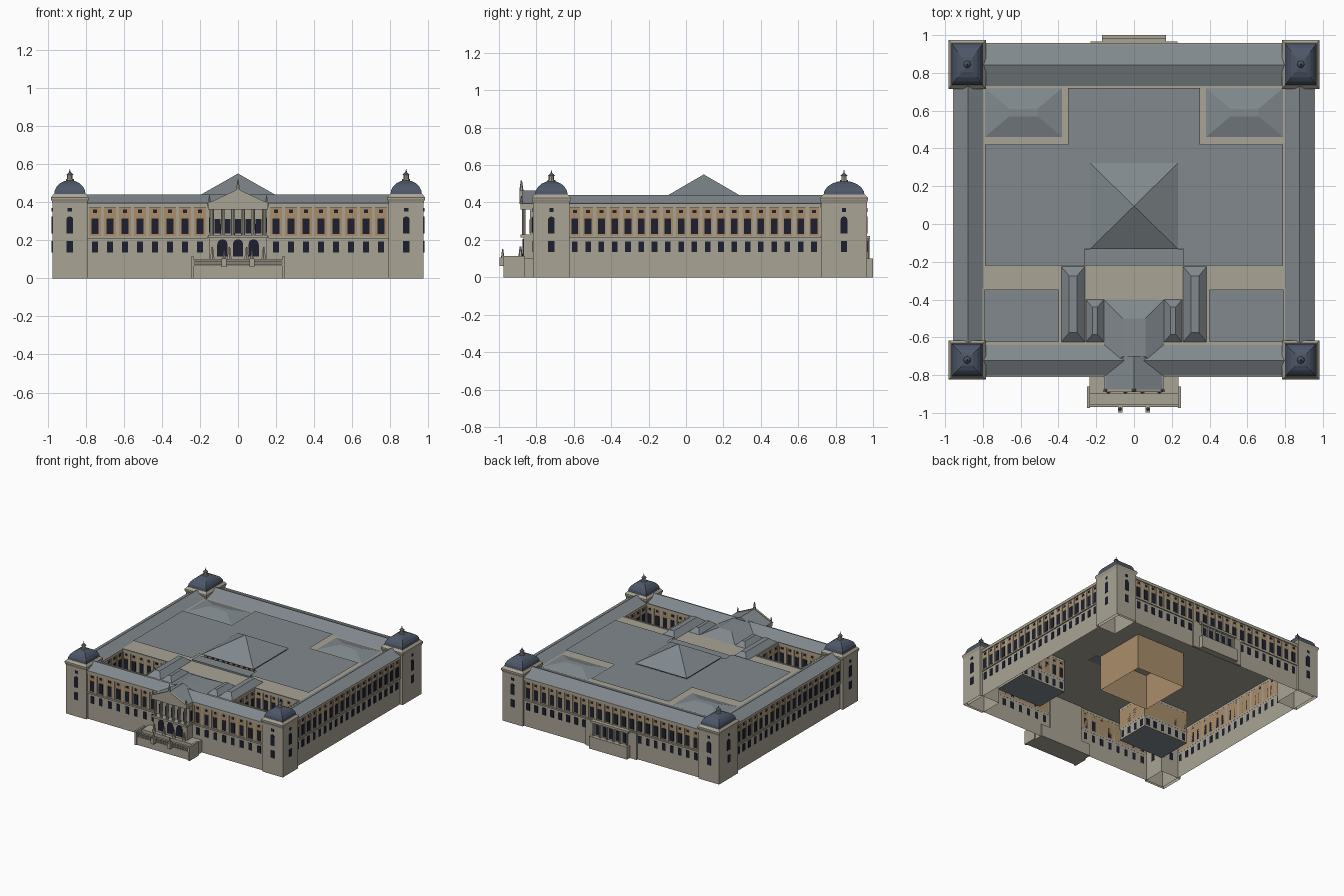
import bpy, bmesh, math
from mathutils import Matrix, Vector

cube = bpy.data.objects.get("Cube")
if cube:
    bpy.data.objects.remove(cube, do_unlink=True)

COLOURS = {
    "stone": (0.40, 0.37, 0.30), "tan_wall": (0.40, 0.27, 0.145),
    "roof_slate": (0.22, 0.25, 0.27), "dome_blue": (0.075, 0.095, 0.14),
    "window_dark": (0.012, 0.014, 0.028), "shadow_stone": (0.12, 0.11, 0.095),
}
NAMES = list(COLOURS)
STONE, TAN, SLATE, DOME, DARK, SHADE = range(6)
MATS = []
for name, rgb in COLOURS.items():
    m = bpy.data.materials.new(name)
    m.use_nodes = True
    m.diffuse_color = (*rgb, 1)
    bsdf = m.node_tree.nodes["Principled BSDF"]
    bsdf.inputs["Base Color"].default_value = (*rgb, 1)
    bsdf.inputs["Roughness"].default_value = 0.8
    MATS.append(m)


def finish(bm, name):
    bmesh.ops.remove_doubles(bm, verts=bm.verts, dist=1e-5)
    bmesh.ops.recalc_face_normals(bm, faces=bm.faces)
    me = bpy.data.meshes.new(name)
    bm.to_mesh(me)
    bm.free()
    for m in MATS:
        me.materials.append(m)
    ob = bpy.data.objects.new(name, me)
    bpy.context.collection.objects.link(ob)
    return ob


def loft(bm, rings, mat, bottom=True, top=True):
    rows = [[bm.verts.new(p) for p in r] for r in rings]
    n = len(rows[0])
    faces = [bm.faces.new((a[i], a[(i + 1) % n], b[(i + 1) % n], b[i]))
             for a, b in zip(rows, rows[1:]) for i in range(n)]
    if bottom:
        faces.append(bm.faces.new(rows[0][::-1]))
    if top:
        faces.append(bm.faces.new(rows[-1]))
    for f in faces:
        f.material_index = mat


def rect(x0, x1, y0, y1, z):
    return [(x0, y0, z), (x1, y0, z), (x1, y1, z), (x0, y1, z)]


def box(bm, x0, x1, y0, y1, z0, z1, mat, **ends):
    loft(bm, [rect(x0, x1, y0, y1, z0), rect(x0, x1, y0, y1, z1)], mat, **ends)


def hip(bm, x0, x1, y0, y1, z0, z1, ix, iy, mat=SLATE):
    # Sloped roof; the top edge is drawn in by ix and iy
    loft(bm, [rect(x0, x1, y0, y1, z0),
              rect(x0 + ix, x1 - ix, y0 + iy, y1 - iy, z1)], mat, bottom=False)


def plate(bm, wall, u0, u1, z0, z1, depth, mat, arch=False):
    # Thin slab on a wall given as (running axis, position, outward sign)
    axis, pos, sign = wall
    pts = [(u0, z0), (u1, z0), (u1, z1), (u0, z1)]
    if arch:
        r, c = (u1 - u0) / 2, (u0 + u1) / 2
        pts = pts[:2] + [(c + r * math.cos(k * math.pi / 6), z1 - r + r * math.sin(k * math.pi / 6))
                         for k in range(7)]
    put = (lambda u, z, d: (u, d, z)) if axis == "x" else (lambda u, z, d: (d, u, z))
    loft(bm, [[put(u, z, pos + sign * d) for u, z in pts] for d in (-0.001, depth)], mat)


def cone(bm, x, y, z, r0, r1, h, mat, sides=8):
    res = bmesh.ops.create_cone(bm, cap_ends=True, segments=sides, radius1=r0, radius2=r1,
                                depth=h, matrix=Matrix.Translation((x, y, z + h / 2)))
    for f in {f for v in res["verts"] for f in v.link_faces}:
        f.material_index = mat


def statue(bm, x, y, z, h):
    cone(bm, x, y, z, h * 0.2, h * 0.1, h * 0.75, STONE, 6)
    cone(bm, x, y, z + h * 0.7, h * 0.11, h * 0.06, h * 0.3, STONE, 6)


def facade(bm, wall, u0, u1, count):
    # Tan upper storey, pilasters, three rows of windows and cornices
    plate(bm, wall, u0, u1, 0.222, 0.37, 0.002, TAN)
    plate(bm, wall, u0, u1, 0.21, 0.222, 0.009, STONE)
    plate(bm, wall, u0, u1, 0.372, 0.395, 0.009, STONE)
    step = (u1 - u0) / count
    for i in range(count + 1):
        u = u0 + i * step
        plate(bm, wall, max(u0, u - 0.009), min(u1, u + 0.009), 0.222, 0.372, 0.006, STONE)
        if i < count:
            c = u + step / 2
            plate(bm, wall, c - 0.018, c + 0.018, 0.232, 0.315, 0.004, DARK)
            plate(bm, wall, c - 0.011, c + 0.011, 0.343, 0.36, 0.004, DARK)
            plate(bm, wall, c - 0.015, c + 0.015, 0.135, 0.192, 0.004, DARK)


# Hollow outer walls with their facades
bm = bmesh.new()
box(bm, -0.95, 0.95, -0.80, 0.95, 0, 0.39, STONE, bottom=False, top=False)
finish(bm, "outer_walls")
bm = bmesh.new()
for s in (-1, 1):
    facade(bm, ("x", -0.80, -1), *sorted((s * 0.16, s * 0.79)), 8)
    facade(bm, ("y", s * 0.95, s), -0.63, 0.72, 19)
facade(bm, ("x", 0.95, 1), -0.79, 0.79, 22)
finish(bm, "facade_details")

# Terrace deck with two court openings
bm = bmesh.new()
for r in ((-0.95, 0.95, -0.34, 0.95), (-0.95, 0.95, -0.80, -0.63), (-0.39, 0.39, -0.63, -0.34),
          (-0.95, -0.80, -0.63, -0.34), (0.80, 0.95, -0.63, -0.34)):
    bm.faces.new([bm.verts.new(p) for p in rect(*r, 0.39)])
finish(bm, "roof_deck")

# Sunken courts
for side, s in (("right", -1), ("left", 1)):
    bm = bmesh.new()
    x0, x1 = sorted((s * 0.39, s * 0.80))
    box(bm, x0, x1, -0.63, -0.34, 0.12, 0.21, STONE, bottom=False, top=False)
    box(bm, x0, x1, -0.63, -0.34, 0.21, 0.39, TAN, bottom=False, top=False)
    bm.faces.new([bm.verts.new(p) for p in rect(x0, x1, -0.63, -0.34, 0.12)]).material_index = SLATE
    for wall, a, b, n in ((("x", -0.63, 1), x0, x1, 6), (("x", -0.34, -1), x0, x1, 6),
                          (("y", x0, 1), -0.63, -0.34, 4), (("y", x1, -1), -0.63, -0.34, 4)):
        facade(bm, wall, a, b, n)
    finish(bm, side + "_court")

# Ridged roofs of the four wings
bm = bmesh.new()
for s in (-1, 1):
    x0, x1 = sorted((s * 0.80, s * 0.955))
    hip(bm, x0, x1, -0.72, 0.84, 0.393, 0.44, 0.0775, 0)
hip(bm, -0.88, 0.88, -0.805, -0.64, 0.393, 0.44, 0, 0.0825)
hip(bm, -0.88, 0.88, 0.73, 0.955, 0.393, 0.44, 0, 0.1125)
finish(bm, "wing_roofs")

# Broad central roof, cut around the hall and the rear notches
bm = bmesh.new()
half = [(0.23, 0.32), (0.23, -0.13), (0.26, -0.13), (0.26, -0.22), (0.79, -0.22),
        (0.79, 0.42), (0.35, 0.42), (0.35, 0.72)]
outline = half + [(-x, y) for x, y in reversed(half)]
f = bm.faces.new([bm.verts.new((x, y, 0.391)) for x, y in outline])
f.normal_update()
if f.normal.z < 0:
    f.normal_flip()
bmesh.ops.inset_region(bm, faces=[f], thickness=0.04, depth=0, use_even_offset=True)
for v in f.verts:
    v.co.z = 0.412
for g in bm.faces:
    g.material_index = SLATE
finish(bm, "central_roof")

# Hall with its pyramid roof
bm = bmesh.new()
box(bm, -0.222, 0.222, -0.122, 0.312, 0.10, 0.422, TAN, bottom=False, top=False)
for s in (-1, 1):
    for i in range(9):
        u = (i - 4) * 0.047
        plate(bm, ("x", 0.095 + s * 0.217, s), u - 0.01, u + 0.01, 0.397, 0.414, 0.003, DARK)
        plate(bm, ("y", s * 0.222, s), 0.085 + u, 0.105 + u, 0.397, 0.414, 0.003, DARK)
hip(bm, -0.232, 0.232, -0.132, 0.322, 0.418, 0.55, 0.232, 0.227)
box(bm, -0.26, 0.26, -0.22, -0.132, 0.385, 0.402, SLATE)
finish(bm, "central_hall")

# Small hipped roofs between the courts and in the rear notches
bm = bmesh.new()
for s in (-1, 1):
    for a, b, y0, y1, z1, ix, iy in ((0.26, 0.385, -0.625, -0.225, 0.432, 0.042, 0.05),
                                     (0.16, 0.255, -0.625, -0.40, 0.425, 0.034, 0.04),
                                     (0.38, 0.79, 0.46, 0.72, 0.425, 0.13, 0.11)):
        x0, x1 = sorted((s * a, s * b))
        hip(bm, x0, x1, y0, y1, 0.391, z1, ix, iy)
hip(bm, -0.16, 0.16, -0.80, -0.40, 0.391, 0.44, 0.10, 0.10)
finish(bm, "small_roofs")

# Corner towers with square domes and lanterns
for label, cy, hy in (("front", -0.72, 0.097), ("back", 0.845, 0.122)):
    for side, s in (("right", -1), ("left", 1)):
        bm = bmesh.new()
        cx, hx = s * 0.883, 0.092

        def square(k, z, grow=0.0):
            return rect(cx - hx * k - grow, cx + hx * k + grow, cy - hy * k - grow, cy + hy * k + grow, z)
        loft(bm, [square(1, 0), square(1, 0.40)], STONE, bottom=False)
        loft(bm, [square(1, 0.395), square(1, 0.405, 0.003), square(1, 0.415, 0.007),
                  square(1, 0.425, 0.007), square(0.92, 0.442)], STONE)
        loft(bm, [square(0.9 * math.cos(t), 0.44 + 0.075 * math.sin(t))
                  for t in (0, 0.3, 0.6, 0.9, 1.2, 1.42)], DOME)
        cone(bm, cx, cy, 0.51, 0.021, 0.021, 0.01, STONE)
        cone(bm, cx, cy, 0.52, 0.014, 0.014, 0.022, STONE)
        cone(bm, cx, cy, 0.542, 0.02, 0.004, 0.016, DOME)
        cone(bm, cx, cy, 0.556, 0.004, 0.001, 0.018, DOME)
        for wall, c in ((("x", cy - hy, -1), cx), (("x", cy + hy, 1), cx),
                        (("y", cx - hx, -1), cy), (("y", cx + hx, 1), cy)):
            plate(bm, wall, c - 0.017, c + 0.017, 0.135, 0.195, 0.003, DARK)
            plate(bm, wall, c - 0.018, c + 0.018, 0.235, 0.325, 0.003, DARK, arch=True)
            plate(bm, wall, c - 0.011, c + 0.011, 0.35, 0.37, 0.003, DARK)
        finish(bm, f"{label}_{side}_tower")

# Entrance portico: arches, colonnade and pediment
bm = bmesh.new()
box(bm, -0.15, 0.15, -0.87, -0.79, 0, 0.215, STONE)
box(bm, -0.15, 0.15, -0.835, -0.79, 0.215, 0.38, STONE)
box(bm, -0.157, 0.157, -0.885, -0.79, 0.212, 0.228, STONE)
box(bm, -0.157, 0.157, -0.885, -0.79, 0.362, 0.395, STONE)
for x in (-0.082, 0, 0.082):
    plate(bm, ("x", -0.87, -1), x - 0.027, x + 0.027, 0.115, 0.205, 0.003, DARK, arch=True)
for i in range(6):
    x = -0.135 + i * 0.054
    cone(bm, x, -0.868, 0.228, 0.010, 0.009, 0.134, STONE)
    if i < 5:
        plate(bm, ("x", -0.835, -1), x + 0.012, x + 0.042, 0.235, 0.31, 0.003, DARK)
for s in (-1, 1):
    plate(bm, ("y", s * 0.15, s), -0.825, -0.805, 0.24, 0.32, 0.003, DARK)
for y0, y1, w, z1, mat in ((-0.89, -0.875, 0.163, 0.468, STONE), (-0.875, -0.70, 0.157, 0.463, SLATE)):
    loft(bm, [[(-w, y, 0.392), (w, y, 0.392), (0, y, z1)] for y in (y0, y1)], mat)
statue(bm, 0, -0.88, 0.463, 0.055)
for s in (-1, 1):
    statue(bm, s * 0.15, -0.88, 0.395, 0.04)
finish(bm, "entrance_portico")

# Front terrace with steps, parapets and figures
bm = bmesh.new()
box(bm, -0.235, 0.235, -0.965, -0.79, 0, 0.075, STONE)
box(bm, -0.235, 0.235, -0.90, -0.79, 0.075, 0.10, STONE)
for z in (0.066, 0.082):
    plate(bm, ("x", -0.965, -1), -0.235, 0.235, z, z + 0.012, 0.004, SHADE)
box(bm, -0.235, 0.235, -0.967, -0.955, 0.075, 0.10, STONE)
for s in (-1, 1):
    box(bm, *sorted((s * 0.232, s * 0.248)), -0.975, -0.86, 0, 0.115, STONE)
    box(bm, s * 0.073 - 0.013, s * 0.073 + 0.013, -0.998, -0.955, 0.06, 0.105, STONE)
    statue(bm, s * 0.073, -0.98, 0.105, 0.045)
    for x in (0.045, 0.135):
        statue(bm, s * x, -0.885, 0.10, 0.065)
finish(bm, "front_terrace")

# Rear porch with columns and balcony
bm = bmesh.new()
box(bm, -0.17, 0.17, 0.945, 1.0, 0, 0.10, STONE)
box(bm, -0.23, 0.23, 0.945, 0.965, 0, 0.215, STONE)
box(bm, -0.17, 0.17, 0.95, 0.985, 0.205, 0.222, STONE)
for i in range(6):
    x = -0.15 + i * 0.06
    cone(bm, x, 0.974, 0.10, 0.008, 0.007, 0.106, STONE)
    if i < 5:
        plate(bm, ("x", 0.965, 1), x + 0.015, x + 0.045, 0.11, 0.19, 0.003, DARK)
finish(bm, "rear_porch")
